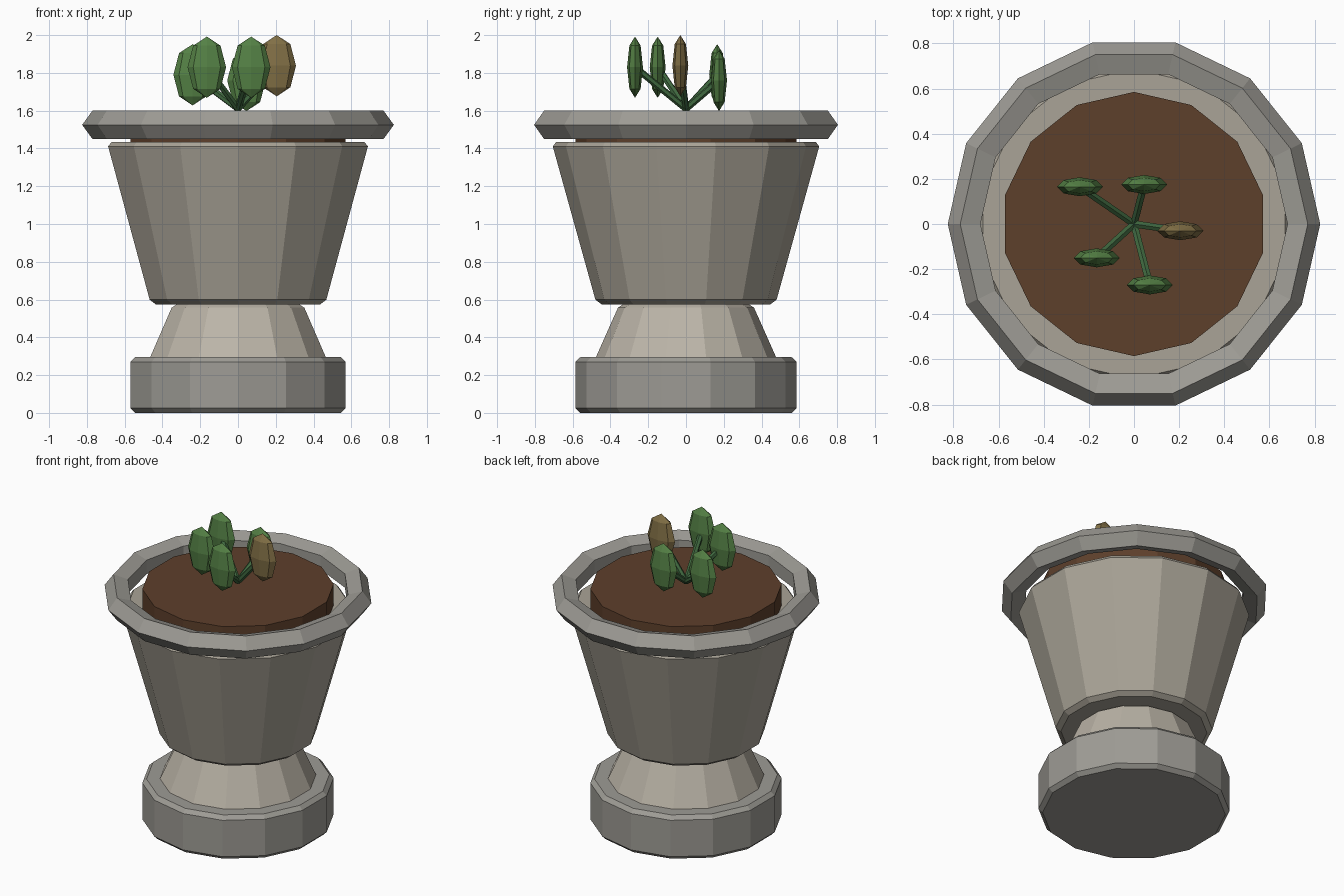
import bpy
from math import radians
from mathutils import Vector

if "Cube" in bpy.data.objects:
    bpy.data.objects.remove(bpy.data.objects["Cube"])

SIDES = 14


def material(name, r, g, b):
    m = bpy.data.materials.new(name)
    m.diffuse_color = (r, g, b, 1)
    m.use_nodes = True
    m.node_tree.nodes["Principled BSDF"].inputs["Base Color"].default_value = m.diffuse_color
    return m


stone = material("stone", 0.34, 0.33, 0.30)
bowl_stone = material("bowl_stone", 0.40, 0.37, 0.31)
pale_stone = material("pale_stone", 0.50, 0.46, 0.39)
earth = material("earth", 0.11, 0.05, 0.024)
green = material("green", 0.09, 0.22, 0.06)
stem_green = material("stem_green", 0.05, 0.14, 0.05)
ochre = material("ochre", 0.22, 0.16, 0.06)


def finish(name, mat):
    ob = bpy.context.object
    ob.name = name
    ob.data.materials.append(mat)
    return ob


def drum(name, z0, z1, r0, r1, mat, bevel=0.0):
    """Tapered 14-sided drum with chamfered rims."""
    bpy.ops.mesh.primitive_cone_add(vertices=SIDES, radius1=r0, radius2=r1,
                                    depth=z1 - z0, location=(0, 0, (z0 + z1) / 2))
    ob = finish(name, mat)
    if bevel:
        mod = ob.modifiers.new("chamfer", 'BEVEL')
        mod.width = bevel
        mod.segments = 1
        mod.limit_method = 'ANGLE'
        mod.angle_limit = radians(35)
    return ob


# Pot body
drum("plinth", 0, 0.295, 0.585, 0.585, stone, 0.025)
drum("neck", 0.27, 0.58, 0.488, 0.35, pale_stone, 0.025)
drum("bowl", 0.575, 1.435, 0.473, 0.712, bowl_stone, 0.025)

# Rim: five-sided section
bpy.ops.mesh.primitive_torus_add(major_segments=SIDES, minor_segments=5,
                                 major_radius=0.745, minor_radius=0.08,
                                 location=(0, 0, 1.525))
finish("rim", stone)

# Soil
drum("soil", 1.41, 1.575, 0.585, 0.585, earth)

# Stems fanning out from the centre, each ending in a flat leaf
root = Vector((0, 0, 1.61))
tips = [(-0.24, 0.165, 1.79, green), (0.045, 0.175, 1.76, green),
        (0.205, -0.03, 1.838, ochre), (-0.165, -0.15, 1.83, green),
        (0.07, -0.27, 1.83, green)]
for i, (x, y, z, mat) in enumerate(tips, 1):
    tip = Vector((x, y, z))
    d = tip - root
    bpy.ops.mesh.primitive_cylinder_add(vertices=6, radius=0.018, depth=d.length,
                                        location=(root + tip) / 2,
                                        rotation=d.to_track_quat('Z', 'Y').to_euler())
    finish(f"stem_{i}", stem_green)
    bpy.ops.mesh.primitive_uv_sphere_add(segments=8, ring_count=5 - 1, radius=1,
                                         location=tip)
    finish(f"leaf_{i}", mat).scale = (0.102, 0.042, 0.162)
